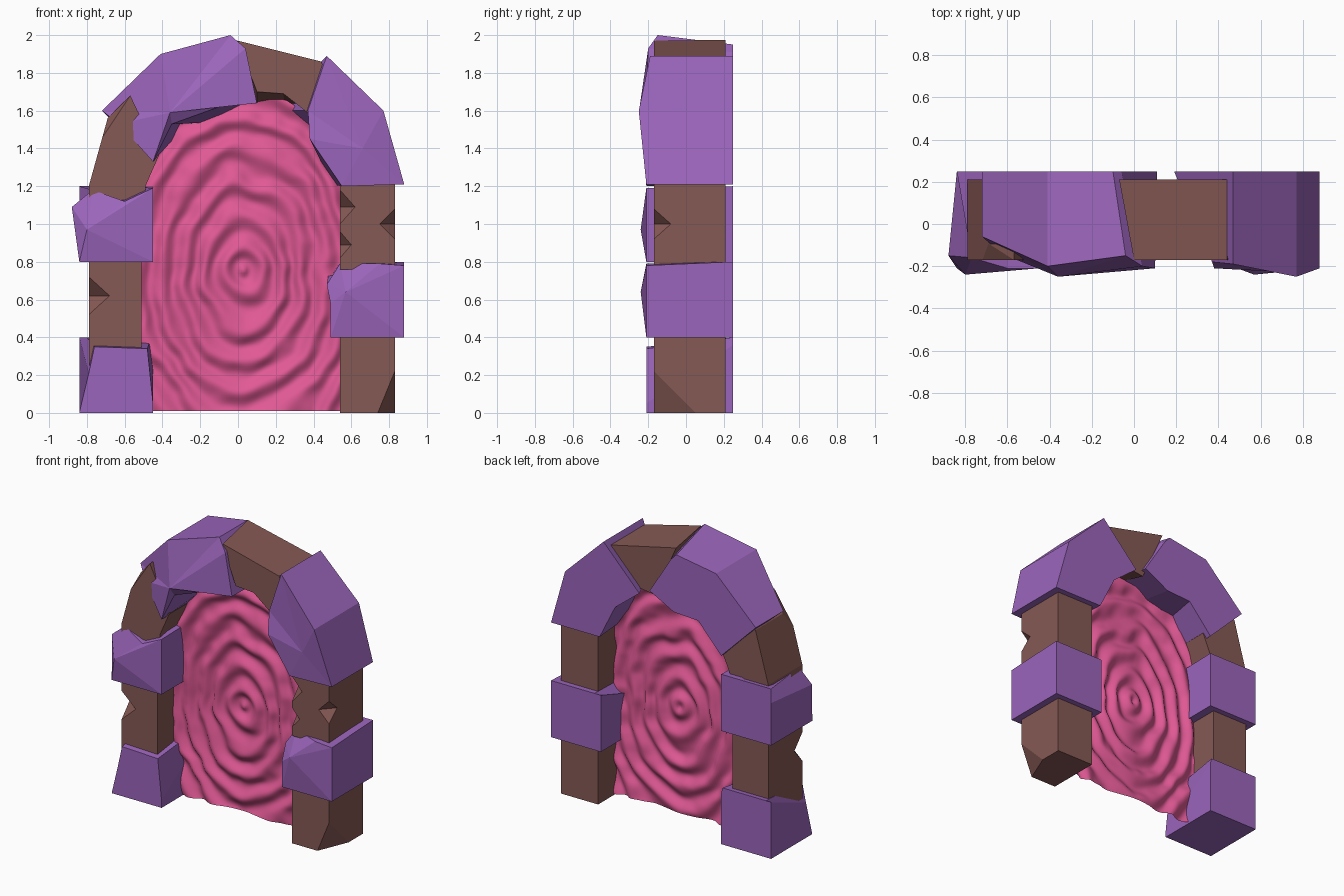
import bpy, bmesh, math
from mathutils import Vector, noise

if "Cube" in bpy.data.objects:
    bpy.data.objects.remove(bpy.data.objects["Cube"])


def material(name, col):
    m = bpy.data.materials.new(name)
    m.diffuse_color = (*col, 1)
    m.use_nodes = True
    m.node_tree.nodes["Principled BSDF"].inputs["Base Color"].default_value = m.diffuse_color
    return m


PURPLE = material("purple_stone", (0.33, 0.13, 0.50))
BROWN = material("brown_stone", (0.24, 0.10, 0.09))
PINK = material("pink_veil", (0.75, 0.10, 0.30))


def finish(name, bm, mat=None):
    bmesh.ops.recalc_face_normals(bm, faces=bm.faces)
    me = bpy.data.meshes.new(name)
    bm.to_mesh(me)
    bm.free()
    ob = bpy.data.objects.new(name, me)
    bpy.context.collection.objects.link(ob)
    if mat:
        me.materials.append(mat)
    return ob


def stone(name, mat, back, front=None, hub=None, yb=0.25, yf=-0.21, chips=()):
    """Loft a back ring (x, z) to a front ring (x, z[, y]); hub (x, z, y) facets the front."""
    bm = bmesh.new()
    front = front or back
    rb = [bm.verts.new((p[0], yb, p[1])) for p in back]
    rf = [bm.verts.new((p[0], p[2] if len(p) > 2 else yf, p[1])) for p in front]
    n = len(rb)
    bm.faces.new(rb)
    for i in range(n):
        j = (i + 1) % n
        bm.faces.new((rb[i], rb[j], rf[j], rf[i]))
    if hub:
        h = bm.verts.new((hub[0], hub[2], hub[1]))
        for i in range(n):
            bm.faces.new((rf[i], rf[(i + 1) % n], h))
    else:
        bm.faces.new(rf)
    centre = sum((v.co for v in bm.verts), Vector()) / len(bm.verts)
    # corner chips: slice by a plane through three points and cap
    for a, b, c in chips:
        a, b, c = Vector(a), Vector(b), Vector(c)
        no = (b - a).cross(c - a).normalized()
        if no.dot(centre - a) > 0:
            no = -no
        r = bmesh.ops.bisect_plane(bm, geom=bm.verts[:] + bm.edges[:] + bm.faces[:],
                                   plane_co=a, plane_no=no, clear_outer=True)
        edges = [e for e in r["geom_cut"] if isinstance(e, bmesh.types.BMEdge)]
        bmesh.ops.holes_fill(bm, edges=edges, sides=0)
    return finish(name, bm, mat)


def rect(x0, x1, z0, z1):
    return [(x0, z0), (x1, z0), (x1, z1), (x0, z1)]


def notch(ob, at, size):
    """Diamond-shaped bite out of a stone edge."""
    bm = bmesh.new()
    for k in range(3):
        for s in (-1, 1):
            p = Vector(at)
            p[k] += s * size[k]
            bm.verts.new(p)
    bmesh.ops.convex_hull(bm, input=bm.verts[:])
    cut = finish(ob.name + "_cutter", bm)
    cut.hide_render = True
    cut.display_type = 'WIRE'
    m = ob.modifiers.new("notch", 'BOOLEAN')
    m.operation = 'DIFFERENCE'
    m.solver = 'EXACT'
    m.object = cut


BR = dict(yb=0.21, yf=-0.17)

# Left pillar
stone("left_base_stone", PURPLE,
      [(-.84, 0), (-.45, 0), (-.45, .36), (-.46, .40), (-.80, .40), (-.84, .40)],
      [(-.84, 0), (-.45, 0), (-.45, .05), (-.48, .34), (-.76, .35), (-.79, .21)])
ob = stone("left_lower_brown_stone", BROWN, rect(-.79, -.51, .25, .82), **BR)
notch(ob, (-.79, -.17, .62), (.11, .09, .10))
stone("left_middle_stone", PURPLE,
      [(-.84, .8), (-.84, 1.1), (-.84, 1.2), (-.6, 1.2), (-.45, 1.2), (-.45, .8)],
      [(-.84, .8), (-.88, 1.09, -.15), (-.77, 1.18, -.16), (-.6, 1.12), (-.45, 1.19), (-.45, .8)],
      hub=(-.80, .97, -.24))
stone("left_upper_brown_stone", BROWN,
      [(-.79, 1.1), (-.49, 1.1), (-.49, 1.2), (-.42, 1.36), (-.57, 1.68), (-.69, 1.56), (-.79, 1.2)],
      chips=[((-.69, -.17, 1.5), (-.57, -.17, 1.68), (-.69, -.08, 1.57))], **BR)

# Right pillar
stone("right_base_brown_stone", BROWN, rect(.54, .83, 0, .42),
      chips=[((.74, -.17, 0), (.83, -.17, .22), (.83, .05, 0))], **BR)
stone("right_middle_stone", PURPLE,
      [(.49, .4), (.88, .4), (.88, .8), (.75, .8), (.54, .8), (.49, .8), (.49, .58)],
      [(.49, .4), (.88, .4), (.88, .78), (.75, .79), (.54, .79, -.12), (.47, .68, -.14), (.49, .58)],
      hub=(.57, .64, -.24))
ob = stone("right_upper_brown_stone", BROWN, rect(.54, .83, .76, 1.24), **BR)
notch(ob, (.83, -.17, 1.0), (.08, .09, .08))
notch(ob, (.54, -.17, 1.09), (.08, .08, .09))
notch(ob, (.54, -.17, .89), (.06, .06, .07))

# Arch stones
stone("arch_left_stone", PURPLE,
      [(-.72, 1.6), (-.41, 1.9), (-.1, 1.95), (-.06, 1.91), (.11, 1.64),
       (-.08, 1.54), (-.27, 1.53), (-.45, 1.33), (-.64, 1.52)],
      [(-.72, 1.6, -.06), (-.41, 1.9, -.2), (-.04, 2.0, -.15), (.04, 1.93, -.2), (.10, 1.64),
       (-.1, 1.62), (-.35, 1.53), (-.45, 1.33), (-.63, 1.53, -.14)],
      hub=(-.36, 1.59, -.25))
stone("arch_keystone", BROWN,
      [(-.07, 1.975), (.44, 1.86), (.47, 1.8), (.38, 1.58), (.25, 1.62), (.1, 1.6)],
      [(0, 1.97), (.44, 1.86), (.47, 1.8), (.38, 1.58), (.24, 1.69), (.1, 1.7)], **BR)
stone("arch_right_stone", PURPLE,
      [(.47, 1.89), (.77, 1.6), (.88, 1.21), (.50, 1.21), (.38, 1.45), (.19, 1.6)],
      [(.47, 1.89, -.19), (.77, 1.6, -.25), (.88, 1.21), (.55, 1.2), (.38, 1.45), (.37, 1.6, -.18)],
      hub=(.66, 1.4, -.225))

# Rippled veil filling the opening
NX, NZ = 80, 120
bm = bmesh.new()
rows = []
for j in range(NZ + 1):
    z = 0.01 + 1.65 * j / NZ
    w = 0.53 if z < 1.1 else 0.53 * math.sqrt(1 - ((z - 1.1) / 0.62) ** 2)
    row = []
    for i in range(NX + 1):
        x = 0.02 + w * (2 * i / NX - 1)
        n1 = noise.noise(Vector((x * 4, 3.1, z * 4)))
        n2 = noise.noise(Vector((x * 9, 7.7, z * 9)))
        r = math.hypot((x - 0.03) * 1.45, z - 0.75)
        y = 0.02 + 0.017 * math.sin(r * 37 + 2.2 * n1 + 0.8 * n2) + 0.008 * n2
        row.append(bm.verts.new((x, y, z)))
    rows.append(row)
for a, b in zip(rows, rows[1:]):
    for i in range(NX):
        bm.faces.new((a[i], a[i + 1], b[i + 1], b[i])).smooth = True
finish("portal_veil", bm, PINK)
